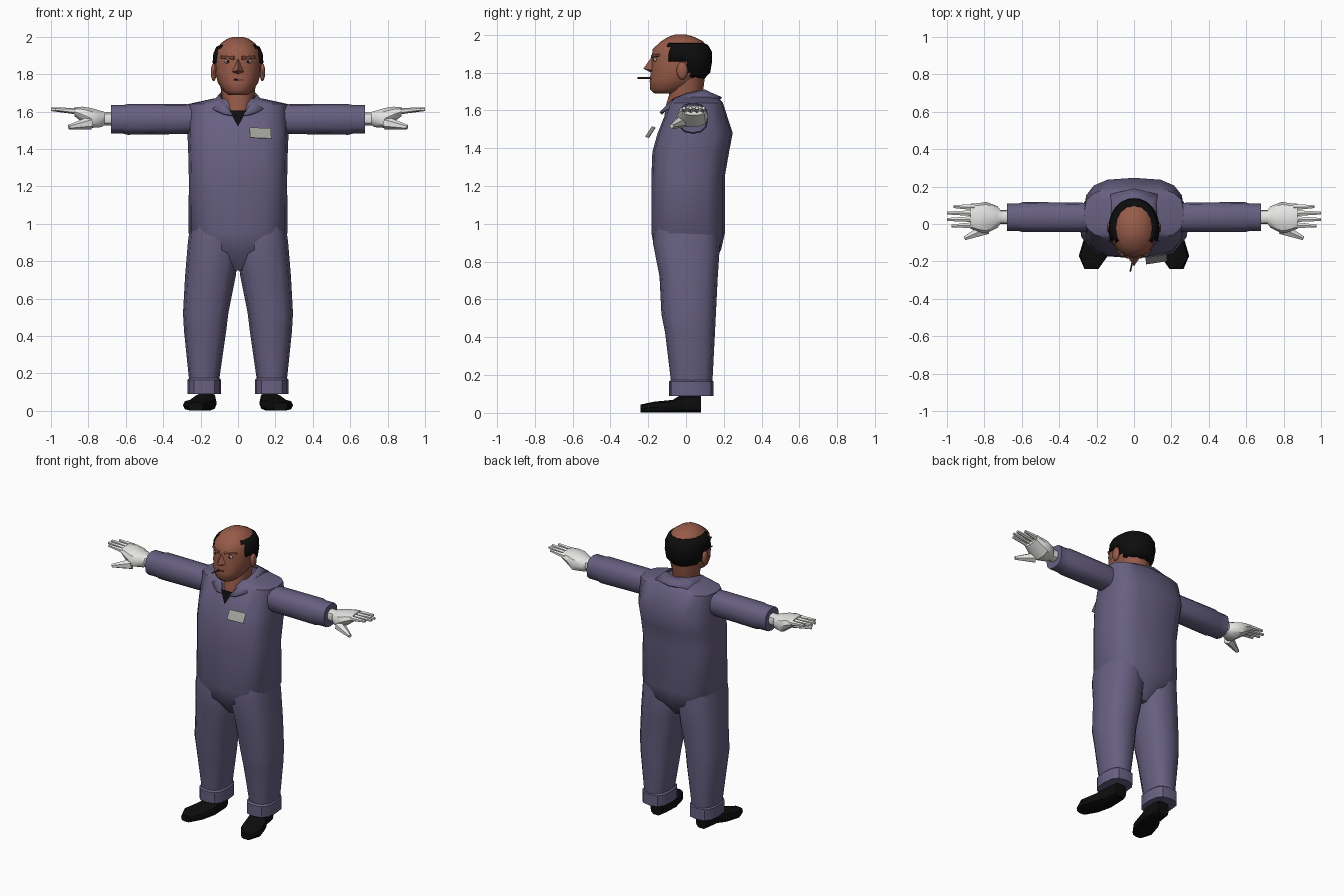
import bpy, bmesh, math
from mathutils import Vector, Matrix, Euler

old = bpy.data.objects.get("Cube")
if old:
    bpy.data.objects.remove(old)


def material(name, rgb):
    m = bpy.data.materials.new(name)
    m.use_nodes = True
    m.diffuse_color = (*rgb, 1)
    m.node_tree.nodes["Principled BSDF"].inputs["Base Color"].default_value = (*rgb, 1)
    return m


SUIT = material("suit_blue_grey", (0.135, 0.116, 0.22))
SKIN = material("brown_skin", (0.31, 0.105, 0.065))
BLACK = material("black", (0.004, 0.004, 0.004))
GLOVE = material("glove_white", (0.8, 0.8, 0.78))
GREY = material("badge_grey", (0.36, 0.36, 0.33))
LIP = material("dark_brown", (0.07, 0.025, 0.02))


def finish(bm, name, mat, angle=40, side=1):
    """Mirror to the given side, fix normals and link the object."""
    for v in bm.verts:
        v.co.x *= side
    bmesh.ops.recalc_face_normals(bm, faces=bm.faces[:])
    me = bpy.data.meshes.new(name)
    bm.to_mesh(me)
    bm.free()
    me.materials.append(mat)
    ob = bpy.data.objects.new(name, me)
    bpy.context.scene.collection.objects.link(ob)
    bpy.ops.object.select_all(action='DESELECT')
    ob.select_set(True)
    bpy.context.view_layer.objects.active = ob
    bpy.ops.object.shade_smooth_by_angle(angle=math.radians(angle))
    return ob


def loft_mesh(rings, axis='z', n=12, power=2.0, caps=True):
    """Rings are (position, a0, a1, b0, b1), rounded boxes across the axis."""
    bm = bmesh.new()
    loops = []
    for t, a0, a1, b0, b1 in rings:
        loop = []
        for i in range(n):
            w = 2 * math.pi * i / n
            c, s = [math.copysign(abs(f) ** (2 / power), f) for f in (math.cos(w), math.sin(w))]
            a = (a0 + a1) / 2 + (a1 - a0) / 2 * c
            b = (b0 + b1) / 2 + (b1 - b0) / 2 * s
            co = {'z': (a, b, t), 'x': (t, a, b), 'y': (a, t, b)}[axis]
            loop.append(bm.verts.new(co))
        loops.append(loop)
    for p, q in zip(loops, loops[1:]):
        for i in range(n):
            j = (i + 1) % n
            bm.faces.new((p[i], p[j], q[j], q[i]))
    if caps:
        bm.faces.new(loops[0])
        bm.faces.new(loops[-1])
    return bm


def loft(name, mat, rings, axis='z', n=12, power=2.0, side=1, angle=40):
    return finish(loft_mesh(rings, axis, n, power), name, mat, angle, side)


def rod(name, mat, start, end, r0, r1, side=1, n=6):
    a, b = Vector(start), Vector(end)
    bm = bmesh.new()
    turn = (b - a).to_track_quat('Z', 'Y').to_matrix().to_4x4()
    bmesh.ops.create_cone(bm, cap_ends=True, segments=n, radius1=r0, radius2=r1,
                          depth=(b - a).length, matrix=Matrix.Translation((a + b) / 2) @ turn)
    return finish(bm, name, mat, 50, side)


def ball(name, mat, center, size, side=1):
    bm = bmesh.new()
    bmesh.ops.create_uvsphere(bm, u_segments=10, v_segments=6, radius=1,
                              matrix=Matrix.Translation(center) @ Matrix.Diagonal((*size, 1)))
    return finish(bm, name, mat, 60, side)


def plate(name, mat, center, size, turn=(0, 0, 0)):
    bm = bmesh.new()
    bmesh.ops.create_cube(bm, size=1, matrix=Matrix.Translation(center)
                          @ Euler(turn).to_matrix().to_4x4() @ Matrix.Diagonal((*size, 1)))
    return finish(bm, name, mat)


# Overalls body
body = [(0.75, 0.04, -0.08, 0.1), (0.86, 0.19, -0.165, 0.185), (0.95, 0.264, -0.183, 0.205),
        (1.25, 0.263, -0.183, 0.205), (1.38, 0.266, -0.178, 0.228), (1.48, 0.27, -0.15, 0.247),
        (1.64, 0.268, -0.085, 0.195), (1.67, 0.13, -0.06, 0.17)]
loft("overalls_body", SUIT, [(z, -w, w, f, b) for z, w, f, b in body], n=16, power=3)

# Dark undershirt showing in the open neck
bm = bmesh.new()
bm.faces.new([bm.verts.new(p) for p in
              ((0, -0.146, 1.52), (0.045, -0.122, 1.605), (-0.045, -0.122, 1.605))])
finish(bm, "undershirt", BLACK)

# Folded collar, one strip mirrored across the middle
inner = [(0, 0.12, 1.7), (0.085, 0.1, 1.71), (0.1, 0, 1.69), (0.08, -0.07, 1.66), (0.03, -0.135, 1.585)]
outer = [(0, 0.19, 1.67), (0.125, 0.16, 1.665), (0.145, 0.02, 1.645), (0.135, -0.09, 1.615), (0.07, -0.14, 1.59)]
bm = bmesh.new()
rows = [[bm.verts.new(p) for p in row] for row in (inner, outer)]
for i in range(len(inner) - 1):
    bm.faces.new((rows[0][i], rows[0][i + 1], rows[1][i + 1], rows[1][i]))
collar = finish(bm, "collar", SUIT)
collar.modifiers.new("mirror", 'MIRROR').use_clip = True
solid = collar.modifiers.new("thickness", 'SOLIDIFY')
solid.thickness = 0.012

# Limbs on both sides
for side, tag in ((1, "left"), (-1, "right")):
    loft(tag + "_trouser_leg", SUIT, [
        (0.12, 0.11, 0.255, -0.075, 0.135), (0.17, 0.10, 0.262, -0.08, 0.14),
        (0.42, 0.064, 0.288, -0.11, 0.153), (0.52, 0.052, 0.294, -0.13, 0.158),
        (0.72, 0.012, 0.283, -0.14, 0.168), (0.9, -0.01, 0.268, -0.175, 0.18),
        (1.0, 0.02, 0.255, -0.16, 0.17)], power=2.6, side=side)
    loft(tag + "_trouser_cuff", SUIT, [
        (0.09, 0.09, 0.27, -0.09, 0.145), (0.165, 0.09, 0.27, -0.09, 0.145),
        (0.175, 0.1, 0.26, -0.08, 0.135)], power=2.8, side=side)
    loft(tag + "_shoe", BLACK, [
        (0.08, 0.13, 0.215, 0, 0.1), (0.04, 0.118, 0.225, 0, 0.1), (-0.03, 0.115, 0.235, 0, 0.095),
        (-0.07, 0.115, 0.265, 0, 0.07), (-0.17, 0.14, 0.295, 0, 0.06),
        (-0.24, 0.19, 0.265, 0, 0.045)], axis='y', n=10, power=3, side=side)
    loft(tag + "_sleeve", SUIT, [
        (0.22, -0.04, 0.11, 1.485, 1.635), (0.28, -0.044, 0.114, 1.48, 1.64),
        (0.59, -0.044, 0.118, 1.476, 1.64), (0.615, -0.038, 0.11, 1.482, 1.635),
        (0.68, -0.038, 0.11, 1.482, 1.635)], axis='x', power=2.5, side=side)
    loft(tag + "_glove_palm", GLOVE, [
        (0.66, 0, 0.075, 1.525, 1.6), (0.715, 0, 0.075, 1.525, 1.6), (0.73, -0.02, 0.095, 1.515, 1.605),
        (0.79, -0.05, 0.118, 1.51, 1.622), (0.83, -0.042, 0.112, 1.54, 1.628),
        (0.875, -0.025, 0.108, 1.575, 1.625)], axis='x', n=10, power=2.4, side=side)
    tips = (0.975, 1.0, 1.0, 0.965)
    for i, tip in enumerate(tips):
        y = -0.006 + 0.032 * i
        rod(f"{tag}_finger_{i + 1}", GLOVE, (0.855, y, 1.602), (tip, y * 1.08 - 0.004, 1.612),
            0.018, 0.009, side)
    rod(tag + "_thumb", GLOVE, (0.79, -0.025, 1.54), (0.905, -0.076, 1.517), 0.035, 0.012, side)

# Neck and head
loft("neck", SKIN, [(1.56, -0.045, 0.045, -0.115, 0.02), (1.62, -0.08, 0.08, -0.108, 0.07),
                    (1.68, -0.086, 0.086, -0.09, 0.088), (1.78, -0.1, 0.1, -0.09, 0.1)])
skull = [(1.688, 0.05, -0.165, -0.06), (1.71, 0.078, -0.19, 0.01), (1.755, 0.108, -0.192, 0.08),
         (1.81, 0.123, -0.186, 0.118), (1.87, 0.124, -0.182, 0.126), (1.925, 0.117, -0.176, 0.122),
         (1.965, 0.092, -0.132, 0.09), (1.988, 0.06, -0.095, 0.045), (2.0, 0.025, -0.06, 0.005)]
loft("head", SKIN, [(z, -w, w, f, b) for z, w, f, b in skull], n=16, power=2.1, angle=50)

# Horseshoe of hair: a shell around the skull with the face side cut away
hair = [(1.765, 0.1, -0.19, 0.095), (1.8, 0.128, -0.19, 0.128), (1.86, 0.136, -0.192, 0.138),
        (1.91, 0.132, -0.188, 0.137), (1.945, 0.117, -0.16, 0.117), (1.957, 0.095, -0.14, 0.094)]
bm = loft_mesh([(z, -w, w, f, b) for z, w, f, b in hair], n=32, power=2.1, caps=False)
cut = [f for f in bm.faces
       if f.calc_center_median().y < (-0.085 if f.calc_center_median().z > 1.855 else 0.015)]
bmesh.ops.delete(bm, geom=cut, context='FACES')
shell = finish(bm, "hair", BLACK)
solid = shell.modifiers.new("thickness", 'SOLIDIFY')
solid.thickness = 0.015

# Nose
bm = bmesh.new()
bridge, tip, base, wing_l, wing_r = [bm.verts.new(p) for p in (
    (0, -0.18, 1.885), (0, -0.226, 1.82), (0, -0.185, 1.8), (0.034, -0.175, 1.812), (-0.034, -0.175, 1.812))]
for tri in ((bridge, tip, wing_l), (bridge, wing_r, tip), (tip, base, wing_l),
            (tip, wing_r, base), (bridge, wing_l, base), (bridge, base, wing_r)):
    bm.faces.new(tri)
finish(bm, "nose", SKIN, 20)

# Ears, eyes and brows
for side, tag in ((1, "left"), (-1, "right")):
    ball(tag + "_ear", SKIN, (0.13, -0.02, 1.81), (0.016, 0.03, 0.048), side)
    ball(tag + "_eye", GREY, (0.055, -0.163, 1.868), (0.02, 0.009, 0.011), side)
    ball(tag + "_pupil", BLACK, (0.054, -0.17, 1.868), (0.007, 0.004, 0.007), side)
    rod(tag + "_brow", SKIN, (0.02, -0.178, 1.886), (0.09, -0.142, 1.892), 0.01, 0.007, side)

# Mouth, cigarette and name badge
plate("mouth", LIP, (0, -0.19, 1.768), (0.05, 0.008, 0.006))
rod("cigarette", LIP, (-0.005, -0.185, 1.77), (-0.02, -0.255, 1.772), 0.005, 0.005)
plate("chest_badge", GREY, (0.12, -0.188, 1.485), (0.115, 0.004, 0.065), (-0.58, 0.04, 0.15))
